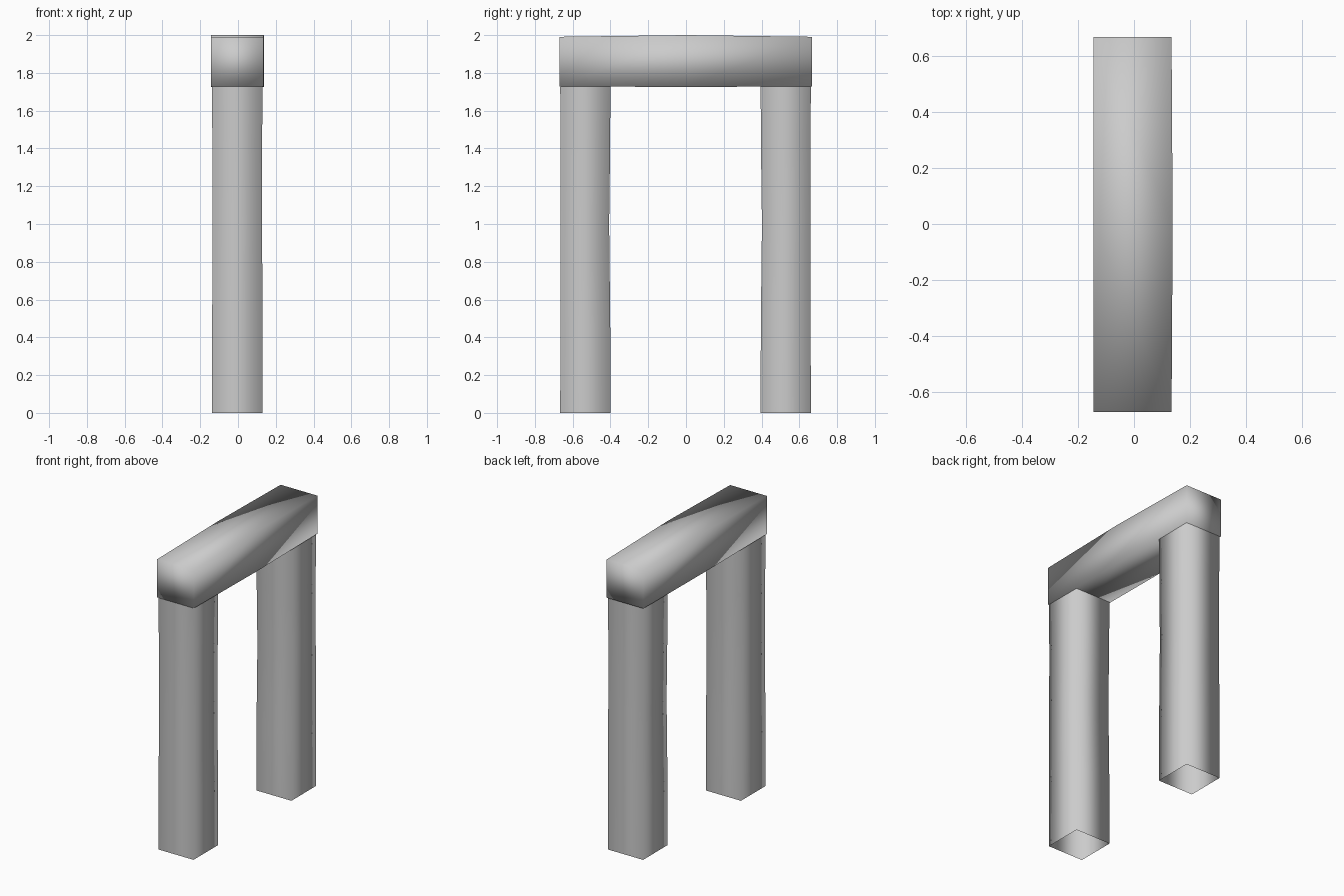
import bpy
import bmesh
from mathutils import Vector

default_cube = bpy.data.objects.get("Cube")
if default_cube:
    bpy.data.objects.remove(default_cube, do_unlink=True)

# Plain stone grey
stone = bpy.data.materials.new("stone_grey")
stone.use_nodes = True
grey = (0.6, 0.6, 0.6, 1)
stone.diffuse_color = grey
stone.node_tree.nodes["Principled BSDF"].inputs["Base Color"].default_value = grey

CORNERS = ((-1, -1), (1, -1), (1, 1), (-1, 1))


def square_tube(name, sections, across, up, capped):
    """Loft four-cornered sections given as (centre, half width, half depth)."""
    bm = bmesh.new()
    rings = []
    for centre, half_a, half_b in sections:
        rings.append([bm.verts.new(Vector(centre) + across * (a * half_a) + up * (b * half_b))
                      for a, b in CORNERS])
    for low, high in zip(rings, rings[1:]):
        for i in range(4):
            j = (i + 1) % 4
            bm.faces.new((low[i], low[j], high[j], high[i]))
    if capped:
        bm.faces.new(rings[0])
        bm.faces.new(rings[-1])
    bmesh.ops.recalc_face_normals(bm, faces=bm.faces)
    mesh = bpy.data.meshes.new(name)
    bm.to_mesh(mesh)
    bm.free()
    mesh.materials.append(stone)
    mesh.shade_smooth()
    obj = bpy.data.objects.new(name, mesh)
    bpy.context.collection.objects.link(obj)
    return obj


X, Y, Z = Vector((1, 0, 0)), Vector((0, 1, 0)), Vector((0, 0, 1))

# Upright pillars: open square tubes with slightly uneven sides
for name, y, lean in (("front_pillar", -0.533, -0.003), ("back_pillar", 0.528, 0.003)):
    square_tube(name, [
        ((-0.004, y, 0), 0.133, 0.133),
        ((-0.004, y, 0.45), 0.133, 0.132),
        ((-0.003, y + lean, 1.0), 0.131, 0.129),
        ((-0.004, y, 1.4), 0.132, 0.131),
        ((-0.004, y, 1.732), 0.133, 0.133),
    ], X, Y, capped=False)

# Lintel: softly shaded beam, a little fuller at its middle
square_tube("lintel", [
    ((-0.005, -0.67, 1.86), 0.139, 0.131),
    ((-0.003, 0, 1.8625), 0.141, 0.1375),
    ((-0.005, 0.668, 1.86), 0.139, 0.131),
], X, Z, capped=True)
